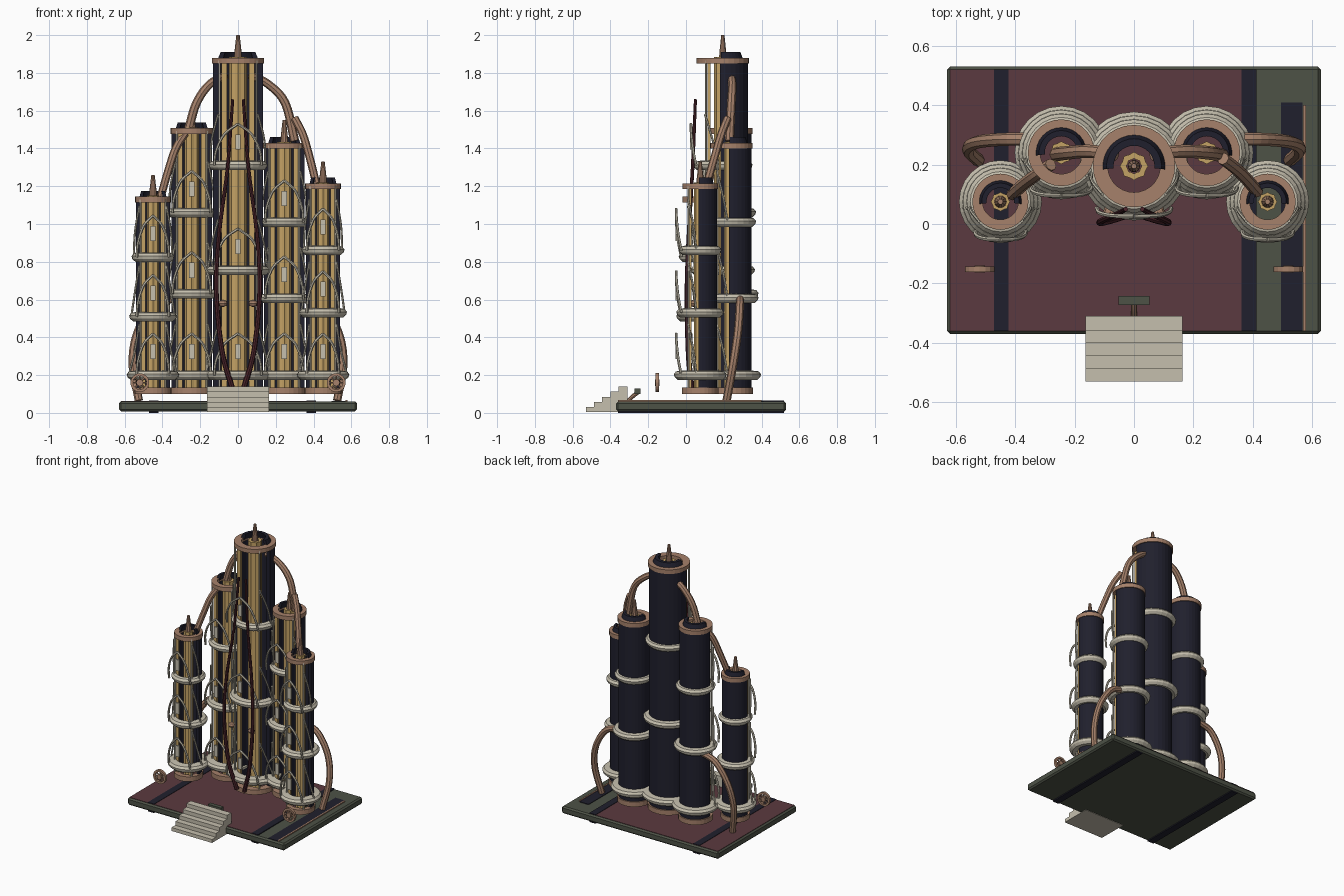
import bpy, bmesh, math
from mathutils import Vector

if "Cube" in bpy.data.objects:
    bpy.data.objects.remove(bpy.data.objects["Cube"])


def mat(name, rgb):
    m = bpy.data.materials.new(name)
    m.diffuse_color = (*rgb, 1)
    m.use_nodes = True
    m.node_tree.nodes["Principled BSDF"].inputs["Base Color"].default_value = m.diffuse_color
    return m


NAVY = mat("navy", (0.014, 0.014, 0.026))
GREEN = mat("dark_green", (0.075, 0.085, 0.062))
MAROON = mat("maroon", (0.105, 0.042, 0.05))
TUSK = mat("dark_maroon", (0.07, 0.018, 0.024))
CREAM = mat("cream", (0.56, 0.52, 0.42))
COPPER = mat("copper", (0.38, 0.22, 0.145))
GOLD = mat("gold", (0.55, 0.36, 0.13))


def finish(bm, name, m):
    bmesh.ops.recalc_face_normals(bm, faces=bm.faces)
    me = bpy.data.meshes.new(name)
    bm.to_mesh(me)
    bm.free()
    me.materials.append(m)
    ob = bpy.data.objects.new(name, me)
    bpy.context.collection.objects.link(ob)
    return ob


def box(name, m, x0, x1, y0, y1, z0, z1, bevel=0):
    bm = bmesh.new()
    bmesh.ops.create_cube(bm, size=1)
    for v in bm.verts:
        v.co = ((x0 + x1) / 2 + v.co.x * (x1 - x0), (y0 + y1) / 2 + v.co.y * (y1 - y0),
                (z0 + z1) / 2 + v.co.z * (z1 - z0))
    if bevel:
        bmesh.ops.bevel(bm, geom=bm.edges[:], offset=bevel, segments=1, affect='EDGES')
    return finish(bm, name, m)


def lathe(name, m, x, y, prof, a0=0, a1=360, n=28, flute=0):
    """Spin a closed (radius, z) profile; partial spins get end caps."""
    bm = bmesh.new()
    full = a1 - a0 == 360
    rows = []
    for i in range(n if full else n + 1):
        a = math.radians(a0 + (a1 - a0) * i / n)
        k = 1 - flute * (i % 2)
        rows.append([bm.verts.new((x + r * k * math.cos(a), y + r * k * math.sin(a), z)) for r, z in prof])
    p = len(prof)
    for i in range(n):
        A, B = rows[i], rows[(i + 1) % len(rows)]
        for j in range(p):
            bm.faces.new((A[j], B[j], B[(j + 1) % p], A[(j + 1) % p]))
    if not full:
        bm.faces.new(rows[0])
        bm.faces.new(rows[-1])
    return finish(bm, name, m)


def spline(pts, steps):
    """Catmull-Rom smoothing through the points."""
    P = [Vector(p) for p in pts]
    P = [2 * P[0] - P[1]] + P + [2 * P[-1] - P[-2]]
    out = []
    for i in range(1, len(P) - 2):
        a, b, c, d = P[i - 1:i + 3]
        for s in range(steps):
            t = s / steps
            out.append(0.5 * (2 * b + (c - a) * t + (2 * a - 5 * b + 4 * c - d) * t * t
                              + (3 * b - a - 3 * c + d) * t ** 3))
    return out + [P[-2]]


def tube(name, m, pts, r0, r1=None, n=8, steps=5):
    r1 = r0 if r1 is None else r1
    path = spline(pts, steps)
    bm = bmesh.new()
    rings, u = [], None
    for i, p in enumerate(path):
        t = (path[min(i + 1, len(path) - 1)] - path[max(i - 1, 0)]).normalized()
        if u is None:
            u = t.orthogonal()
        u = (u - t * u.dot(t)).normalized()
        w = t.cross(u)
        r = r0 + (r1 - r0) * i / (len(path) - 1)
        rings.append([bm.verts.new(p + r * (math.cos(k * math.tau / n) * u + math.sin(k * math.tau / n) * w))
                      for k in range(n)])
    for A, B in zip(rings, rings[1:]):
        for k in range(n):
            bm.faces.new((A[k], A[(k + 1) % n], B[(k + 1) % n], B[k]))
    bm.faces.new(rings[0])
    bm.faces.new(rings[-1])
    return finish(bm, name, m)


# base slab, inlaid floor and stripes
box("base", GREEN, -0.63, 0.63, -0.37, 0.53, 0.008, 0.06, 0.01)
box("floor_inlay", MAROON, -0.62, 0.41, -0.36, 0.52, 0.056, 0.063)
box("left_stripe", NAVY, -0.472, -0.422, -0.36, 0.52, 0.0, 0.066)
box("right_stripe", NAVY, 0.362, 0.412, -0.36, 0.52, 0.0, 0.066)
box("side_channel", NAVY, 0.495, 0.568, -0.36, 0.41, 0.056, 0.064)
box("side_rail", COPPER, 0.57, 0.58, -0.36, 0.4, 0.056, 0.067)

# entrance stairs
for i in range(5):
    box(f"stair_{i}", CREAM, -0.163, 0.163, -0.53 + i * 0.043, -0.31, 0.005, 0.03 + i * 0.0275)

# lectern
box("lectern_top", GREEN, -0.052, 0.052, -0.272, -0.242, 0.1, 0.13)
tube("lectern_arm", COPPER, [(0, -0.31, 0.06), (0, -0.285, 0.085), (0, -0.255, 0.108)], 0.011)


def tower(tag, x, y, R, top, collars, spire):
    # navy half shell with tapered crown, open at the front
    lathe(tag + "_shell", NAVY, x, y, [(R, 0.1), (R, top), (R * 0.76, top), (R * 0.76, 0.1)], -6, 186, 16)
    lathe(tag + "_crown", NAVY, x, y, [(R * 0.84, top), (R * 0.7, top + 0.045),
                                       (R * 0.52, top + 0.045), (R * 0.62, top)], -6, 186, 16)
    # copper rings at top and foot
    lathe(tag + "_top_ring", COPPER, x, y, [(R * 1.05, top - 0.015), (R * 1.05, top + 0.015),
                                            (R * 0.67, top + 0.015), (R * 0.67, top - 0.015)])
    lathe(tag + "_foot_ring", COPPER, x, y, [(R * 1.08, 0.1), (R * 1.08, 0.135), (R * 0.7, 0.135), (R * 0.7, 0.1)])
    # gold pillar, side slats and finial
    g = R * 0.36
    lathe(tag + "_pillar", GOLD, x, y, [(g, 0.1), (g, top + 0.02), (g * 0.55, top + 0.02), (g * 0.55, 0.1)],
          n=16, flute=0.12)
    for s in (-1, 1):
        sx = x + s * R * 0.56
        box(tag + "_slat", GOLD, sx - R * 0.11, sx + R * 0.11, y - R * 0.62, y - R * 0.5, 0.1, top)
    lathe(tag + "_finial", COPPER, x, y, [(0.021, top + 0.015), (0.019, top + 0.045), (0.009, spire),
                                          (0.0005, spire), (0.0005, top + 0.015)], n=10)
    # cream collars, narrower with height
    front = y - R - 0.035
    for i, z in enumerate(collars):
        c = R * 1.04 + (0.046, 0.033, 0.02)[i]
        lathe(tag + "_collar", CREAM, x, y, [(R * 0.92, z - 0.022), (c - 0.02, z - 0.025), (c - 0.004, z - 0.01),
                                             (c, z + 0.005), (c - 0.012, z + 0.02), (R * 0.92, z + 0.025)], n=24)
        # pointed arch tracery with hanging panel
        h = 0.22
        for s in (-1, 1):
            w = s * R * 0.95
            tube(tag + "_arch", CREAM, [(x + w, front + 0.025, z), (x + w * 0.92, front + 0.01, z + h * 0.35),
                                        (x + w * 0.58, front, z + h * 0.75), (x, front - 0.002, z + h)],
                 0.0075, n=6, steps=4)
            tube(tag + "_side_rib", CREAM, [(x + s * (c - 0.012), y - 0.02, z), (x + s * R * 1.06, y - R * 0.4, z + 0.13),
                                            (x + s * R * 0.8, y - R * 0.72, z + 0.27)], 0.006, n=6, steps=4)
        box(tag + "_panel", CREAM, x - 0.014, x + 0.014, front - 0.006, front + 0.006, z + 0.085, z + 0.165)
    # slender front rods
    for s in (-1, 1):
        rx, ry = x + s * R * 0.74, y - R * 0.68
        tube(tag + "_rod", CREAM, [(rx, ry, 0.12), (rx, ry, top)], 0.006, n=6, steps=1)


tower("centre_tower", 0, 0.195, 0.132, 1.865, (0.2, 0.755, 1.31), 2.0)
tower("left_inner_tower", -0.245, 0.24, 0.107, 1.492, (0.2, 0.63, 1.06), 1.61)
tower("right_inner_tower", 0.245, 0.24, 0.107, 1.415, (0.2, 0.607, 1.01), 1.55)
tower("left_outer_tower", -0.45, 0.075, 0.09, 1.13, (0.2, 0.51, 0.825), 1.26)
tower("right_outer_tower", 0.45, 0.075, 0.09, 1.2, (0.2, 0.53, 0.86), 1.33)

# copper linking arches between the towers
tube("left_high_arch", COPPER, [(-0.06, 0.235, 1.79), (-0.15, 0.245, 1.74), (-0.22, 0.24, 1.64), (-0.262, 0.235, 1.5)], 0.021, 0.024)
tube("right_high_arch", COPPER, [(0.06, 0.235, 1.79), (0.16, 0.245, 1.74), (0.25, 0.24, 1.64), (0.3, 0.23, 1.44)], 0.021, 0.024)
tube("left_low_arch", COPPER, [(-0.28, 0.2, 1.48), (-0.33, 0.165, 1.4), (-0.37, 0.135, 1.28), (-0.41, 0.1, 1.14)], 0.021)
tube("right_low_arch", COPPER, [(0.3, 0.22, 1.56), (0.345, 0.185, 1.47), (0.38, 0.15, 1.35), (0.415, 0.11, 1.21)], 0.021)

for s in (-1, 1):
    # ground buttresses
    tube("buttress", COPPER, [(s * 0.33, 0.285, 0.61), (s * 0.44, 0.285, 0.57), (s * 0.53, 0.275, 0.43),
                              (s * 0.558, 0.25, 0.26), (s * 0.525, 0.215, 0.065)], 0.022)
    # tall bowed tusks
    tube("tusk", TUSK, [(s * 0.03, 0.03, 0.13), (s * 0.085, 0.012, 0.33), (s * 0.115, 0.005, 0.65),
                        (s * 0.1, 0.015, 0.95), (s * 0.055, 0.035, 1.3), (s * 0.028, 0.05, 1.66)], 0.015, 0.008)
    # copper knobs beside the middle
    lathe("knob", COPPER, s * 0.08, 0.04, [(0.0005, 0.56), (0.018, 0.567), (0.024, 0.58), (0.018, 0.593), (0.0005, 0.6)], n=10)
    # spoked wheels standing at the front corners
    for name, prof in (("wheel_rim", [(0.05, -0.009), (0.05, 0.009), (0.036, 0.009), (0.036, -0.009)]),
                       ("wheel_hub", [(0.018, -0.012), (0.018, 0.012), (0.0005, 0.012), (0.0005, -0.012)])):
        ob = lathe(name, COPPER, 0, 0, prof, n=16)
        ob.rotation_euler.x = math.pi / 2
        ob.location = (s * 0.52, -0.152, 0.16)
    for k in range(8):
        a = k * math.pi / 4
        tube("wheel_spoke", COPPER, [(s * 0.52, -0.152, 0.16),
             (s * 0.52 + 0.04 * math.cos(a), -0.152, 0.16 + 0.04 * math.sin(a))], 0.005, n=6, steps=1)
